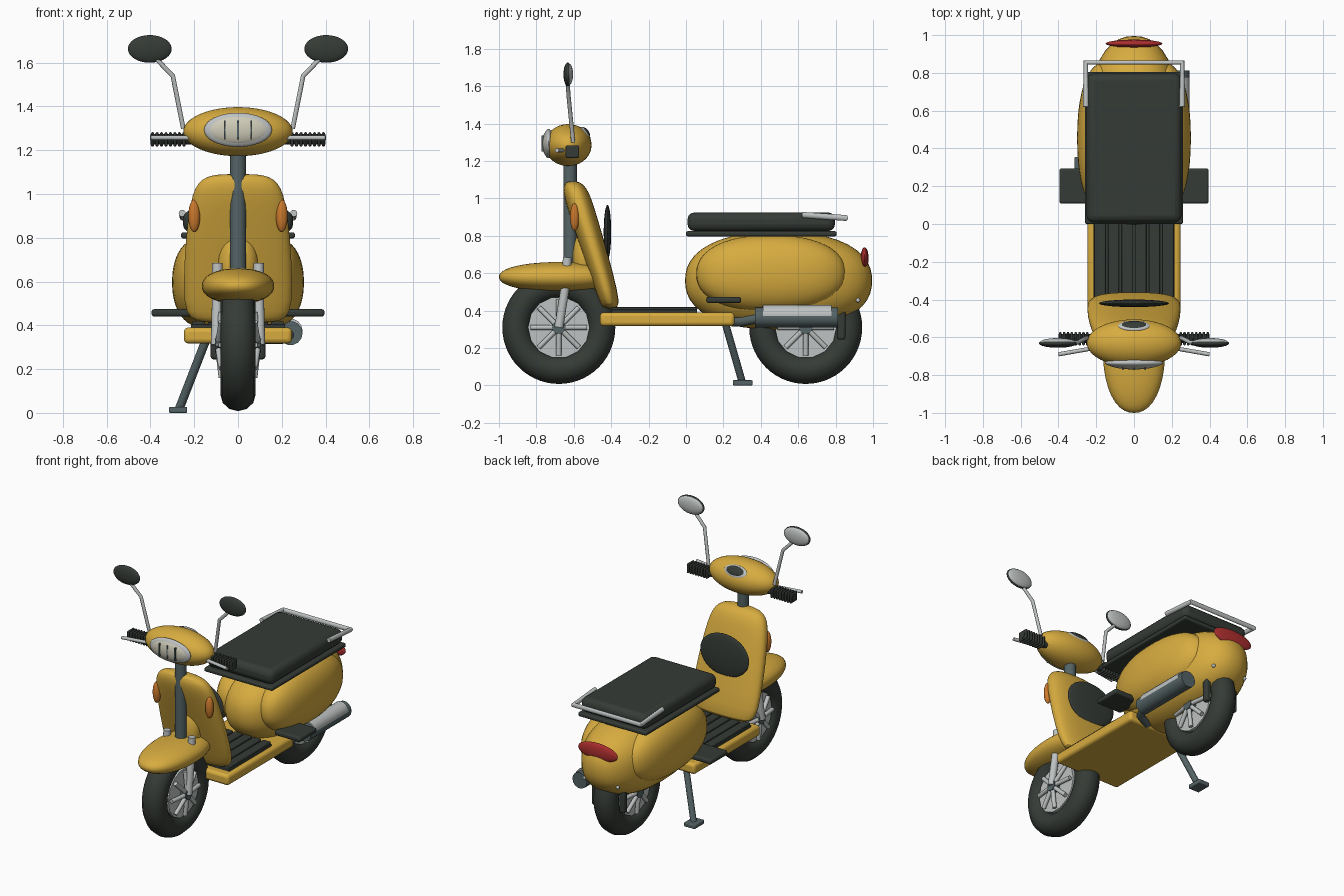
import bpy, bmesh
from math import sin, cos, pi
from mathutils import Vector

old = bpy.data.objects.get("Cube")
if old:
    bpy.data.objects.remove(old, do_unlink=True)


def material(name, r, g, b):
    m = bpy.data.materials.new(name)
    m.use_nodes = True
    m.diffuse_color = (r, g, b, 1)
    bsdf = next(n for n in m.node_tree.nodes if n.type == 'BSDF_PRINCIPLED')
    bsdf.inputs["Base Color"].default_value = (r, g, b, 1)
    bsdf.inputs["Roughness"].default_value = 0.5
    return m


YELLOW = material("yellow paint", 0.68, 0.41, 0.05)
BLACK = material("black rubber", 0.036, 0.044, 0.037)
SLATE = material("slate steel", 0.09, 0.125, 0.13)
METAL = material("bright metal", 0.52, 0.54, 0.54)
CREAM = material("cream lens", 0.62, 0.6, 0.48)
ORANGE = material("orange lens", 0.6, 0.19, 0.025)
RED = material("red lens", 0.42, 0.028, 0.028)


def finish(obj, mat, angle=0.7):
    obj.data.materials.clear()
    obj.data.materials.append(mat)
    bpy.ops.object.select_all(action='DESELECT')
    obj.select_set(True)
    bpy.context.view_layer.objects.active = obj
    bpy.ops.object.shade_smooth_by_angle(angle=angle)
    return obj


def from_bmesh(name, bm, mat):
    bmesh.ops.recalc_face_normals(bm, faces=bm.faces)
    mesh = bpy.data.meshes.new(name)
    bm.to_mesh(mesh)
    bm.free()
    obj = bpy.data.objects.new(name, mesh)
    bpy.context.collection.objects.link(obj)
    return finish(obj, mat)


def blob(name, centre, radii, mat, power=2.0, tilt=0.0, back=1.0):
    """Ellipsoid; a higher power makes it boxier, back scales its rear half."""
    bm = bmesh.new()
    bmesh.ops.create_uvsphere(bm, u_segments=40, v_segments=24, radius=1)
    for v in bm.verts:
        v.co *= sum(abs(c) ** power for c in v.co) ** (-1 / power)
        v.co = Vector(c * r for c, r in zip(v.co, radii))
        if v.co.y > 0:
            v.co.y *= back
    obj = from_bmesh(name, bm, mat)
    obj.location = centre
    obj.rotation_euler.x = tilt
    return obj


def box(name, low, high, mat, bevel=0.01):
    bm = bmesh.new()
    bmesh.ops.create_cube(bm, size=1)
    for v in bm.verts:
        v.co = Vector(l + (c + 0.5) * (h - l) for c, l, h in zip(v.co, low, high))
    obj = from_bmesh(name, bm, mat)
    if bevel:
        mod = obj.modifiers.new("Round edges", 'BEVEL')
        mod.width = bevel
        mod.segments = 3
    return obj


def tube(name, points, radius, mat):
    curve = bpy.data.curves.new(name, 'CURVE')
    curve.dimensions = '3D'
    curve.bevel_depth = radius
    curve.bevel_resolution = 5
    curve.use_fill_caps = True
    spline = curve.splines.new('POLY')
    spline.points.add(len(points) - 1)
    for p, co in zip(spline.points, points):
        p.co = (*co, 1)
    obj = bpy.data.objects.new(name, curve)
    bpy.context.collection.objects.link(obj)
    bpy.ops.object.select_all(action='DESELECT')
    obj.select_set(True)
    bpy.context.view_layer.objects.active = obj
    bpy.ops.object.convert(target='MESH')
    return finish(bpy.context.object, mat)


def wheel(name, y, z=0.31):
    bpy.ops.mesh.primitive_torus_add(major_segments=56, minor_segments=12,
                                     major_radius=0.226, minor_radius=0.076,
                                     location=(0, y, z), rotation=(0, pi / 2, 0))
    tyre = bpy.context.object
    tyre.name = name + "_tyre"
    tyre.scale.z = 1.06
    finish(tyre, BLACK, 1.0)
    tube(name + "_rim", [(-0.062, y, z), (0.062, y, z)], 0.165, METAL)
    tube(name + "_hub", [(-0.105, y, z), (0.105, y, z)], 0.036, SLATE)
    for s in (-1, 1):
        for i in range(8):
            dy, dz = cos(i * pi / 4), sin(i * pi / 4)
            tube(name + "_spoke", [(s * 0.09, y + dy * 0.02, z + dz * 0.02),
                                   (s * 0.075, y + dy * 0.15, z + dz * 0.15)], 0.014, METAL)


wheel("front_wheel", -0.68)
wheel("rear_wheel", 0.64)

# Leg shield: stacked rounded sections (height, half width, centre y, half depth)
sections = [(0.41, 0.16, -0.405, 0.03), (0.43, 0.22, -0.407, 0.048), (0.49, 0.25, -0.42, 0.058),
            (0.7, 0.246, -0.484, 0.068), (0.9, 0.228, -0.547, 0.072), (1.0, 0.208, -0.578, 0.072),
            (1.05, 0.183, -0.592, 0.063), (1.08, 0.145, -0.602, 0.046), (1.092, 0.08, -0.606, 0.022)]
bm = bmesh.new()
rings = []
N = 40
for z, w, yc, d in sections:
    ring = []
    for i in range(N):
        c, s = cos(2 * pi * i / N), sin(2 * pi * i / N)
        k = (abs(c) ** 2.5 + abs(s) ** 2.5) ** (-1 / 2.5)
        ring.append(bm.verts.new((w * c * k, yc + d * s * k, z)))
    rings.append(ring)
for a, b in zip(rings, rings[1:]):
    for i in range(N):
        bm.faces.new((a[i], a[(i + 1) % N], b[(i + 1) % N], b[i]))
bm.faces.new(rings[0][::-1])
bm.faces.new(rings[-1])
shield = from_bmesh("leg_shield", bm, YELLOW)
shield.modifiers.new("Smooth", 'SUBSURF').levels = 1
finish(shield, YELLOW, 1.2)
blob("knee_pad", (0, -0.42, 0.82), (0.185, 0.02, 0.145), BLACK)

# Steering column, its cowl and front mudguard
tube("steering_column", [(0, -0.62, 0.56), (0, -0.62, 1.22)], 0.037, SLATE)
blob("column_cowl", (0, -0.545, 0.68), (0.09, 0.065, 0.145), YELLOW)
blob("front_mudguard", (0, -0.66, 0.58), (0.165, 0.34, 0.08), YELLOW, 2.2, 0, 0.8)

# Floor with ribbed mat
box("floor", (-0.247, -0.46, 0.317), (0.247, 0.26, 0.39), YELLOW, 0.02)
box("floor_mat", (-0.215, -0.4, 0.385), (0.215, 0.06, 0.405), BLACK, 0.004)
for i in range(6):
    x = -0.18 + i * 0.072
    box("mat_rib", (x - 0.029, -0.4, 0.4), (x + 0.029, 0.06, 0.418), BLACK, 0.005)

# Rear body and tail
blob("rear_body", (0, 0.495, 0.56), (0.25, 0.5, 0.262), YELLOW, 2.3)
blob("tail_light", (0, 0.955, 0.68), (0.15, 0.021, 0.058), RED)

# Seat
box("seat_base", (-0.26, 0, 0.797), (0.26, 0.805, 0.825), BLACK, 0.01)
box("seat_cushion", (-0.252, 0.008, 0.825), (0.252, 0.797, 0.925), BLACK, 0.038)
tube("rear_rack", [(-0.255, 0.62, 0.912), (-0.255, 0.855, 0.895),
                   (0.255, 0.855, 0.895), (0.255, 0.62, 0.912)], 0.016, METAL)

# Handlebar housing, headlight and gauge
blob("handlebar_housing", (0, -0.63, 1.285), (0.25, 0.125, 0.112), YELLOW)
blob("headlight_bezel", (0, -0.735, 1.293), (0.155, 0.029, 0.078), METAL)
blob("headlight_lens", (0, -0.736, 1.293), (0.143, 0.034, 0.07), CREAM)
for x in (-0.06, 0, 0.06):
    box("lens_bar", (x - 0.004, -0.773, 1.25), (x + 0.004, -0.755, 1.336), SLATE, 0)
blob("gauge_bezel", (0, -0.54, 1.347), (0.085, 0.042, 0.018), METAL, 2, -0.95)
blob("gauge_face", (0, -0.537, 1.351), (0.07, 0.034, 0.018), BLACK, 2, -0.95)

# Parts found on both sides
for s, side in ((1, "left_"), (-1, "right_")):
    blob(side + "panel", (s * 0.155, 0.455, 0.597), (0.146, 0.4, 0.207), YELLOW, 2.25)
    blob(side + "indicator", (s * 0.2, -0.595, 0.9), (0.027, 0.025, 0.074), ORANGE)
    tube(side + "fork", [(s * 0.094, -0.635, 0.685), (s * 0.094, -0.64, 0.56),
                         (s * 0.1, -0.68, 0.31)], 0.024, METAL)
    xs = sorted((s * 0.2, s * 0.395))
    box(side + "foot_peg", (xs[0], 0.108, 0.44), (xs[1], 0.295, 0.474), BLACK, 0.012)
    xs = sorted((s * 0.085, s * 0.125))
    box(side + "rear_strut", (xs[0], 0.808, 0.245), (xs[1], 0.852, 0.4), BLACK, 0.012)
    blob(side + "tail_bolt", (s * 0.125, 0.92, 0.455), (0.012, 0.012, 0.012), METAL)
    # Ribbed grip and brake lever
    tube(side + "handlebar", [(s * 0.2, -0.607, 1.25), (s * 0.4, -0.607, 1.25)], 0.024, BLACK)
    for i in range(8):
        xs = sorted((s * (0.24 + i * 0.0205), s * (0.254 + i * 0.0205)))
        box(side + "grip_rib", (xs[0], -0.643, 1.217), (xs[1], -0.571, 1.283), BLACK, 0.012)
    tube(side + "brake_lever", [(s * 0.2, -0.655, 1.257), (s * 0.4, -0.69, 1.257)], 0.011, METAL)
    # Mirror
    tube(side + "mirror_stem", [(s * 0.25, -0.603, 1.3), (s * 0.298, -0.627, 1.54),
                                (s * 0.4, -0.635, 1.645)], 0.011, METAL)
    blob(side + "mirror_shell", (s * 0.403, -0.632, 1.663), (0.1, 0.023, 0.063), BLACK)
    blob(side + "mirror_glass", (s * 0.403, -0.626, 1.663), (0.094, 0.022, 0.058), METAL)

# Exhaust with heat shield, on the left side
tube("exhaust_muffler", [(0.24, 0.37, 0.364), (0.24, 0.812, 0.364)], 0.055, SLATE)
tube("exhaust_heat_shield", [(0.241, 0.412, 0.376), (0.241, 0.777, 0.376)], 0.054, METAL)
tube("exhaust_pipe", [(0.1, 0.25, 0.34), (0.2, 0.3, 0.34), (0.24, 0.4, 0.36)], 0.025, SLATE)

# Kickstand, on the right side
tube("kickstand_leg", [(-0.14, 0.205, 0.35), (-0.268, 0.3, 0.02)], 0.02, SLATE)
box("kickstand_foot", (-0.315, 0.25, 0), (-0.232, 0.355, 0.028), SLATE, 0.006)
